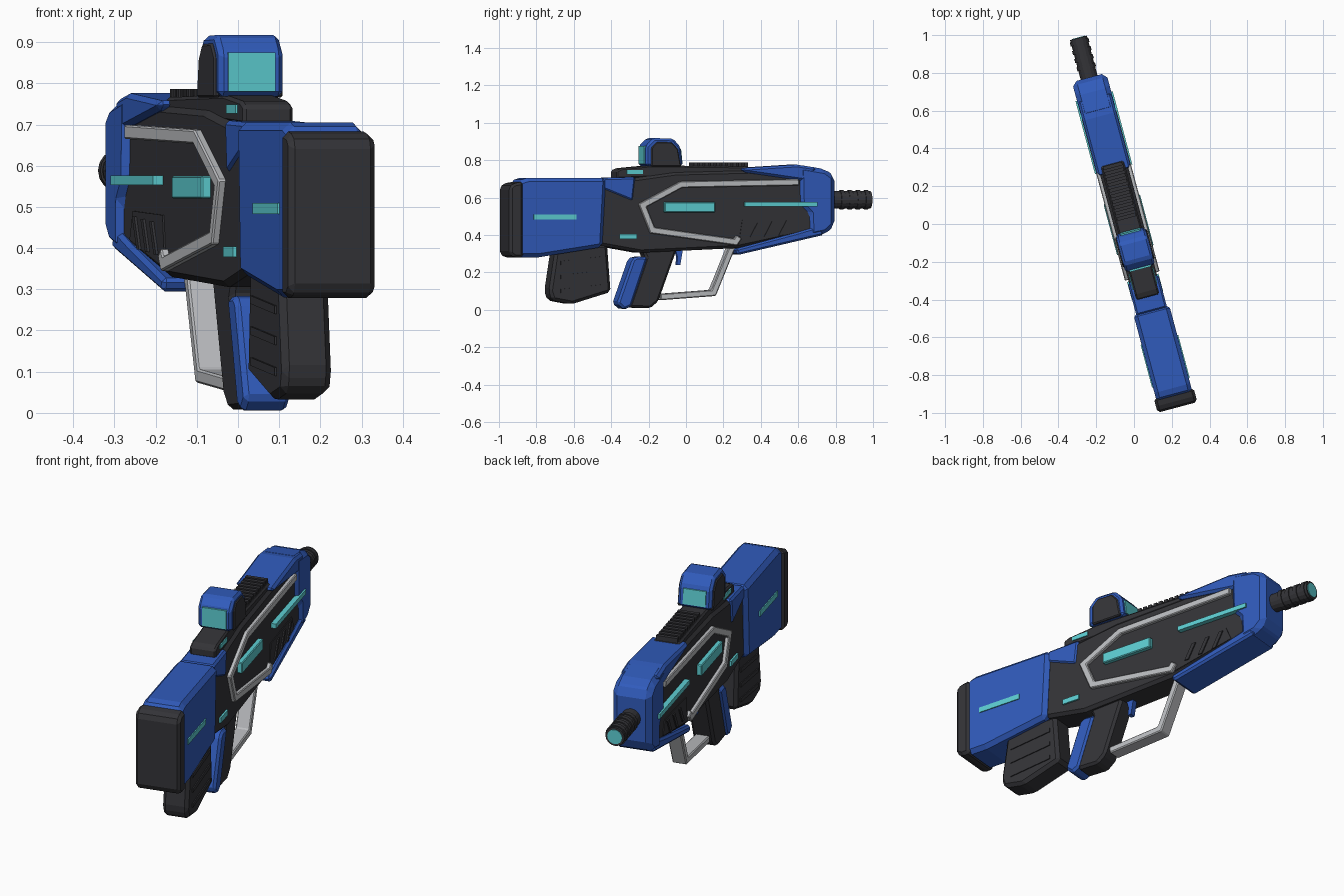
import bpy, bmesh, math
from mathutils import Matrix, Vector

if "Cube" in bpy.data.objects:
    bpy.data.objects.remove(bpy.data.objects["Cube"])

# Everything is built along local y, then turned 15 degrees about z
PLACE = Matrix.Translation((-0.03, 0, 0)) @ Matrix.Rotation(math.radians(15), 4, 'Z')


def material(name, rgb):
    m = bpy.data.materials.new(name)
    m.diffuse_color = (*rgb, 1)
    m.use_nodes = True
    m.node_tree.nodes["Principled BSDF"].inputs["Base Color"].default_value = m.diffuse_color
    return m


BLUE = material("blue_armour", (0.030, 0.105, 0.50))
DARK = material("dark_polymer", (0.034, 0.034, 0.039))
CYAN = material("cyan_glow", (0.11, 0.62, 0.65))
SILVER = material("silver_metal", (0.50, 0.51, 0.53))


def finish(name, bm, mat, bevel=0):
    bmesh.ops.recalc_face_normals(bm, faces=bm.faces)
    me = bpy.data.meshes.new(name)
    bm.to_mesh(me)
    bm.free()
    me.materials.append(mat)
    ob = bpy.data.objects.new(name, me)
    bpy.context.collection.objects.link(ob)
    ob.matrix_world = PLACE
    if bevel:
        mod = ob.modifiers.new("bevel", 'BEVEL')
        mod.width, mod.segments = bevel, 1
        mod.limit_method, mod.angle_limit = 'ANGLE', math.radians(25)
    return ob


def add_slab(bm, pts, x0, x1):
    """Extrude a (y, z) outline from x0 to x1."""
    a = [bm.verts.new((x0, y, z)) for y, z in pts]
    b = [bm.verts.new((x1, y, z)) for y, z in pts]
    bm.faces.new(a)
    bm.faces.new(b[::-1])
    for i in range(len(a)):
        j = (i + 1) % len(a)
        bm.faces.new((a[i], b[i], b[j], a[j]))


def prism(name, pts, w, mat, bevel=0):
    bm = bmesh.new()
    add_slab(bm, pts, -w, w)
    return finish(name, bm, mat, bevel)


def pair(name, outlines, w0, w1, mat, bevel=0):
    """Mirrored side pieces on both flanks."""
    bm = bmesh.new()
    for pts in outlines:
        for s in (-1, 1):
            add_slab(bm, pts, s * w0, s * w1)
    return finish(name, bm, mat, bevel)


def rect(y0, y1, z0, z1):
    return [(y0, z0), (y1, z0), (y1, z1), (y0, z1)]


def ribbon(path, t):
    """Outline of an open path with mitred thickness t."""
    p = [Vector(q) for q in path]
    left, right = [], []
    for i, q in enumerate(p):
        dirs = []
        if i > 0:
            dirs.append((q - p[i - 1]).normalized())
        if i < len(p) - 1:
            dirs.append((p[i + 1] - q).normalized())
        normals = [Vector((-d.y, d.x)) for d in dirs]
        m = sum(normals, Vector((0, 0))).normalized()
        off = m * (t / 2 / m.dot(normals[0]))
        left.append(tuple(q + off))
        right.append(tuple(q - off))
    return left + right[::-1]


# Stock and butt pad
prism("stock", [(-.95, .69), (-.90, .705), (-.465, .705), (-.485, .335),
                (-.84, .28), (-.95, .28)], .098, BLUE, .02)
prism("butt_pad", [(-1.005, .655), (-.985, .675), (-.927, .685), (-.927, .28),
                   (-.975, .278), (-1.005, .30)], .109, DARK, .02)
pair("stock_light", [rect(-.87, -.635, .483, .51)], .09, .103, CYAN)

# Receiver body and the collar behind it
prism("receiver", [(-.50, .345), (-.27, .305), (.27, .33), (.70, .42), (.72, .70),
                   (.33, .745), (-.08, .735), (-.30, .705), (-.50, .69)],
      .077, DARK, .015)
prism("collar", [(-.48, .705), (-.30, .71), (-.315, .58), (-.48, .645)],
      .084, BLUE, .01)

# Front shroud: top, nose and belly
prism("shroud_top", [(.28, .757), (.30, .735), (.66, .685), (.70, .76), (.59, .776)],
      .092, BLUE, .018)
prism("shroud_nose", [(.60, .776), (.75, .752), (.803, .715), (.803, .45), (.755, .405),
                      (.66, .385), (.655, .51), (.605, .56)], .094, BLUE, .025)
prism("shroud_belly", [(.25, .325), (.265, .293), (.74, .40), (.72, .45), (.58, .41)],
      .09, BLUE, .01)

# Flank details
pair("side_frame", [ribbon([(.60, .682), (-.05, .67), (-.265, .558),
                            (-.21, .425), (.25, .362), (.27, .39)], .034)],
     .07, .095, SILVER, .004)
pair("side_light_block", [rect(-.145, .135, .52, .575)], .07, .10, CYAN, .004)
pair("side_light_strip", [rect(.30, .70, .553, .576)], .07, .102, CYAN)
pair("rear_side_light", [rect(-.39, -.295, .378, .404)], .07, .086, CYAN)
pair("vent_panel", [[(.27, .35), (.60, .42), (.57, .49), (.29, .48)]],
     .07, .081, DARK)
pair("vent_slats", [[(y, .385 + k), (y + .022, .385 + k), (y + .065, .465 + k),
                     (y + .043, .465 + k)]
                    for y, k in ((.33, 0), (.41, .006), (.49, .012))],
     .078, .087, DARK)

# Top rail with cross slats
prism("rail_base", [(-.40, .70), (-.40, .745), (-.37, .757), (-.21, .772),
                    (.33, .766), (.345, .73)], .063, DARK, .008)
bm = bmesh.new()
for i in range(10):
    y = .03 + i * .031
    add_slab(bm, rect(y, y + .019, .755, .786), -.052, .052)
finish("rail_slats", bm, DARK)
pair("rail_light", [rect(-.345, -.255, .727, .748)], .055, .068, CYAN)

# Sight hood, cheeks and lenses
prism("sight_hood", [(-.243, .768), (-.243, .875), (-.20, .918), (-.09, .915),
                     (-.05, .87), (-.037, .768)], .081, BLUE, .012)
pair("sight_cheeks", [[(-.215, .765), (-.215, .865), (-.185, .897), (-.10, .895),
                       (-.068, .86), (-.05, .765)]], .07, .087, DARK, .005)
prism("rear_lens", rect(-.248, -.235, .78, .875), .059, CYAN)
prism("front_lens", [(-.055, .785), (-.034, .785), (-.042, .86), (-.06, .86)],
      .055, CYAN)

# Barrel with rings and a glowing bore
def tube(name, y0, y1, r, mat, sides=16, bevel=0):
    bm = bmesh.new()
    m = Matrix.Translation((0, (y0 + y1) / 2, .588)) @ Matrix.Rotation(math.pi / 2, 4, 'X')
    bmesh.ops.create_cone(bm, cap_ends=True, segments=sides, radius1=r, radius2=r,
                          depth=y1 - y0, matrix=m)
    return finish(name, bm, mat, bevel)


tube("barrel", .78, 1.02, .046, DARK)
for i in range(4):
    tube("barrel_ring", .85 + i * .045, .872 + i * .045, .051, DARK)
tube("bore_light", 1.01, 1.023, .036, CYAN)

# Pistol grip, trigger and guard
prism("grip", [(-.26, .33), (-.06, .33), (-.165, .045), (-.21, .008), (-.33, .012),
               (-.235, .28)], .052, DARK, .012)
prism("grip_back", [(-.31, .27), (-.285, .285), (-.225, .28), (-.315, .02),
                    (-.355, 0), (-.395, .035)], .058, BLUE, .012)
prism("trigger", [(-.065, .33), (-.02, .33), (-.035, .24), (-.055, .24),
                  (-.05, .28)], .015, BLUE)
prism("trigger_guard", ribbon([(.25, .34), (.145, .09), (-.15, .068)], .034),
      .035, SILVER, .005)

# Magazine with ribs
prism("magazine", [(-.735, .34), (-.45, .35), (-.43, .095), (-.645, .03),
                   (-.755, .05), (-.772, .10)], .062, DARK, .016)
pair("magazine_ribs", [[(-.71, z), (-.48, z + .025), (-.48, z + .045), (-.71, z + .02)]
                       for z in (.09, .165, .24)], .058, .067, DARK)
